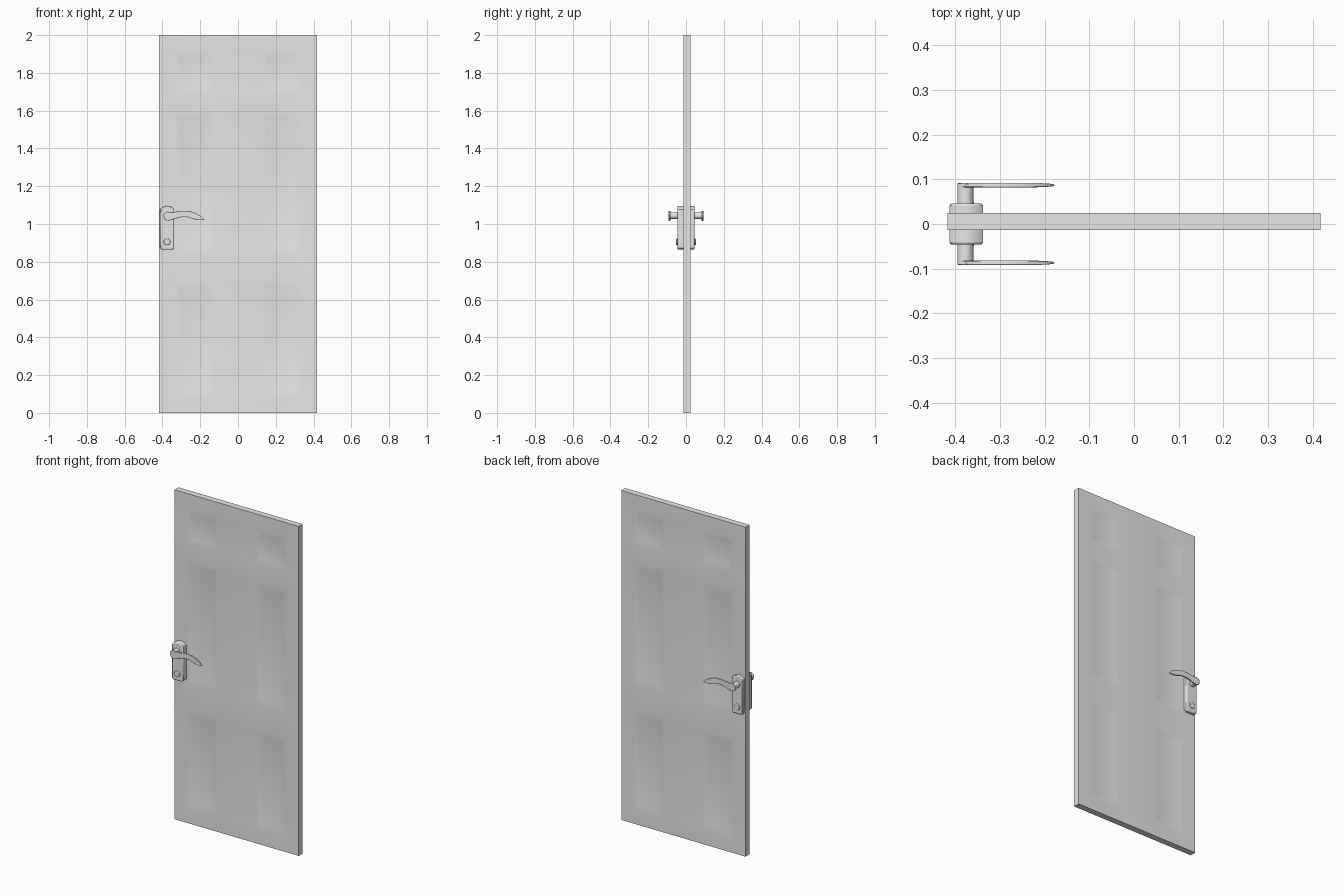
import bpy, bmesh, math
from mathutils import Vector, Matrix

cube = bpy.data.objects.get("Cube")
if cube:
    bpy.data.objects.remove(cube, do_unlink=True)

grey = bpy.data.materials.new("plain grey")
grey.use_nodes = True
grey.diffuse_color = (0.8, 0.8, 0.8, 1)
grey.node_tree.nodes["Principled BSDF"].inputs["Base Color"].default_value = (0.8, 0.8, 0.8, 1)


def finish(bm, name, bevel=0):
    """Turn a bmesh into a smooth-shaded object with sharp edges kept."""
    bmesh.ops.recalc_face_normals(bm, faces=bm.faces)
    mesh = bpy.data.meshes.new(name)
    bm.to_mesh(mesh)
    bm.free()
    mesh.materials.append(grey)
    obj = bpy.data.objects.new(name, mesh)
    bpy.context.collection.objects.link(obj)
    if bevel:
        mod = obj.modifiers.new("soft edge", 'BEVEL')
        mod.width, mod.segments, mod.limit_method = bevel, 2, 'ANGLE'
        mod.angle_limit = math.radians(50)
    bpy.ops.object.select_all(action='DESELECT')
    obj.select_set(True)
    bpy.context.view_layer.objects.active = obj
    bpy.ops.object.shade_smooth_by_angle(angle=math.radians(35))
    return obj


def extruded(name, outline, y0, y1, bevel=0, tip=None):
    """Extrude an x-z outline from y0 to y1; tip = x beyond which it thins."""
    bm = bmesh.new()
    face = bm.faces.new([bm.verts.new((x, y0, z)) for x, z in outline])
    out = bmesh.ops.extrude_face_region(bm, geom=[face])["geom"]
    for v in out:
        if isinstance(v, bmesh.types.BMVert):
            v.co.y = y1
    if tip is not None:
        mid = (y0 + y1) / 2
        for v in bm.verts:
            if v.co.x > tip:
                v.co.y = mid + (v.co.y - mid) * 0.4
    return finish(bm, name, bevel)


def disc(name, x, z, radius, y0, y1, bevel=0):
    bm = bmesh.new()
    bmesh.ops.create_cone(
        bm, cap_ends=True, segments=24, radius1=radius, radius2=radius, depth=abs(y1 - y0),
        matrix=Matrix.Translation((x, (y0 + y1) / 2, z)) @ Matrix.Rotation(math.pi / 2, 4, 'X'))
    return finish(bm, name, bevel)


# Door leaf: a slab cut on a grid, with six shallow sunken panels on each side
bm = bmesh.new()
bmesh.ops.create_cube(bm, size=1, matrix=Matrix.Translation((0, 0.006, 1))
                      @ Matrix.Diagonal((0.834, 0.038, 2, 1)))
columns = [(-0.33, -0.13), (0.13, 0.33)]
rows = [(0.09, 0.69), (0.85, 1.59), (1.7, 1.91)]
for spans, axis in ((columns, Vector((1, 0, 0))), (rows, Vector((0, 0, 1)))):
    for span in spans:
        for cut in span:
            bmesh.ops.bisect_plane(bm, geom=bm.verts[:] + bm.edges[:] + bm.faces[:],
                                   plane_co=axis * cut, plane_no=axis)
bm.normal_update()


def within(value, spans):
    return any(a < value < b for a, b in spans)


panels = [f for f in bm.faces if abs(f.normal.y) > 0.9
          and within(f.calc_center_median().x, columns)
          and within(f.calc_center_median().z, rows)]
bmesh.ops.inset_individual(bm, faces=panels, thickness=0.035, depth=-0.005)
finish(bm, "door_leaf")

# Outlines of the lock plate and the curved lever
plate = [(-0.412, 0.873), (-0.403, 0.864), (-0.348, 0.864), (-0.338, 0.873),
         (-0.338, 1.078), (-0.352, 1.09), (-0.375, 1.096), (-0.398, 1.09), (-0.412, 1.078)]
lever = [(-0.394, 1.04), (-0.39, 1.025), (-0.374, 1.017), (-0.354, 1.021), (-0.334, 1.028),
         (-0.3, 1.036), (-0.27, 1.037), (-0.245, 1.029), (-0.222, 1.022), (-0.2, 1.02),
         (-0.177, 1.022), (-0.195, 1.041), (-0.217, 1.054), (-0.245, 1.065), (-0.275, 1.07),
         (-0.305, 1.069), (-0.335, 1.064), (-0.357, 1.062), (-0.375, 1.066), (-0.388, 1.058)]

# The same handle set on both sides of the door
for side, s in (("front", -1), ("back", 1)):
    extruded(side + "_lock_plate", plate, 0, s * 0.046, bevel=0.005)
    disc(side + "_spindle", -0.377, 1.044, 0.018, s * 0.04, s * 0.09)
    extruded(side + "_lever", lever, s * 0.082, s * 0.0915, bevel=0.002, tip=-0.19)
    disc(side + "_keyhole_boss", -0.376, 0.906, 0.018, s * 0.04, s * 0.052, bevel=0.003)
